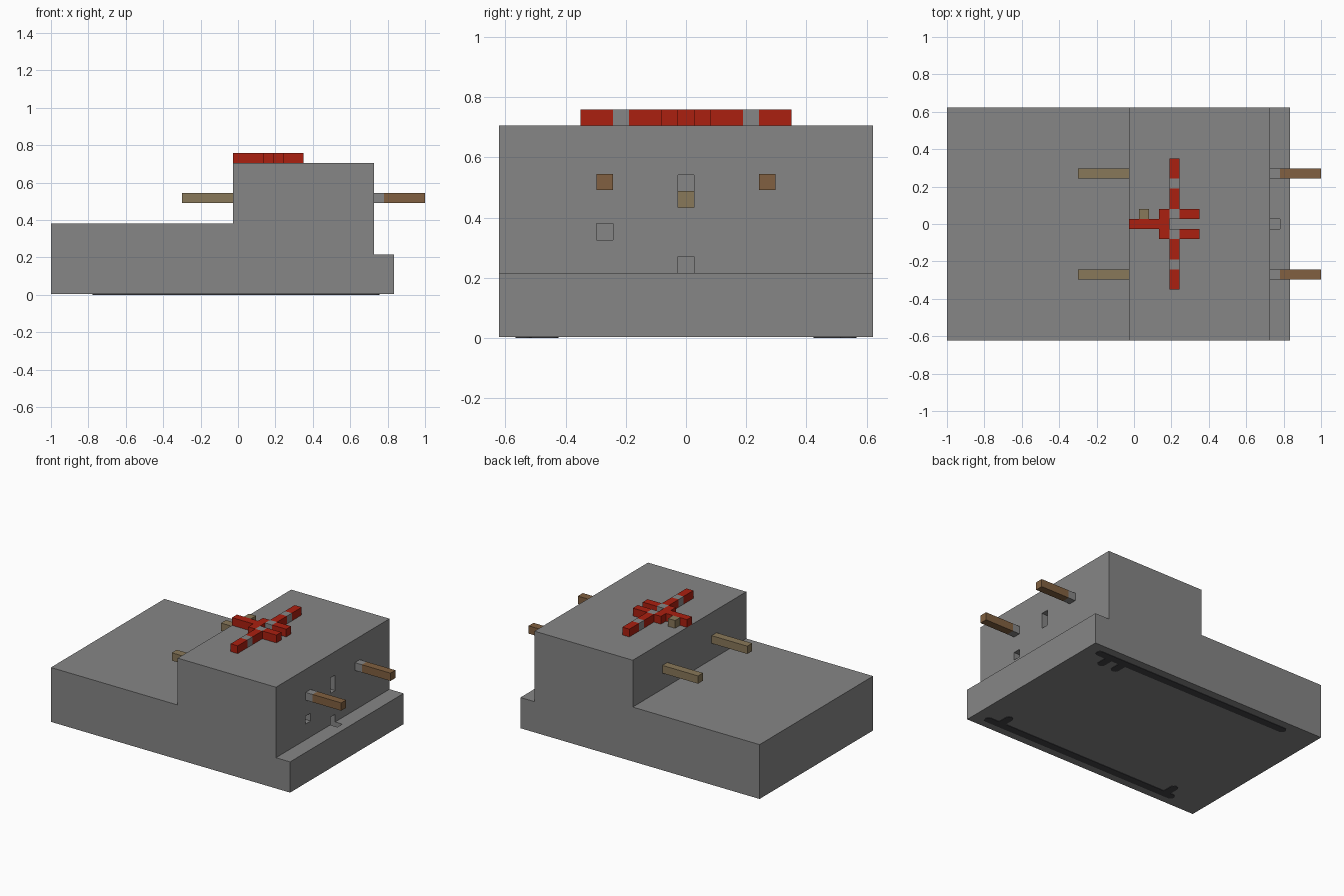
import bpy, bmesh, math
from mathutils import Matrix, Vector

old = bpy.data.objects.get("Cube")
if old:
    bpy.data.objects.remove(old, do_unlink=True)


def material(name, rgb):
    m = bpy.data.materials.new(name)
    m.use_nodes = True
    m.diffuse_color = (*rgb, 1)
    m.node_tree.nodes["Principled BSDF"].inputs["Base Color"].default_value = (*rgb, 1)
    return m


GREY = material("grey", (0.24, 0.24, 0.24))
RED = material("red", (0.41, 0.014, 0.005))
TAN = material("tan", (0.25, 0.188, 0.1))
BROWN = material("brown", (0.22, 0.118, 0.052))
DARK = material("dark_slate", (0.055, 0.055, 0.062))

U = 0.054          # width of every small block
H = U / 2
ROOF, STEP, LEDGE = 0.705, 0.38, 0.216
BACK, WALL, END = -0.027, 0.727, 0.835


def finish(bm, name, mat):
    bmesh.ops.recalc_face_normals(bm, faces=bm.faces)
    mesh = bpy.data.meshes.new(name)
    bm.to_mesh(mesh)
    bm.free()
    mesh.materials.append(mat)
    ob = bpy.data.objects.new(name, mesh)
    bpy.context.scene.collection.objects.link(ob)
    return ob


def boxes(name, mat, spans):
    """Joins boxes, each given as x, y and z ranges."""
    bm = bmesh.new()
    for span in spans:
        mid = Vector([(a + b) / 2 for a, b in span])
        size = [b - a for a, b in span]
        bmesh.ops.create_cube(bm, size=1, matrix=Matrix.Translation(mid) @ Matrix.Diagonal((*size, 1)))
    return finish(bm, name, mat)


def prism(bm, points, offset):
    face = bm.faces.new([bm.verts.new(p) for p in points])
    ext = bmesh.ops.extrude_face_region(bm, geom=[face])
    bmesh.ops.translate(bm, vec=offset, verts=[v for v in ext["geom"] if isinstance(v, bmesh.types.BMVert)])


# Stepped body extruded along y
profile = [(-1, 0.003), (END, 0.003), (END, LEDGE), (WALL, LEDGE),
           (WALL, ROOF), (BACK, ROOF), (BACK, STEP), (-1, STEP)]
bm = bmesh.new()
prism(bm, [(x, -0.622, z) for x, z in profile], (0, 1.244, 0))
body = finish(bm, "stepped_body", GREY)

# Sockets in the end wall and the notch in the ledge
deep = (WALL - 3 * U, WALL + U)
cutter = boxes("socket_cutter", GREY, [
    (deep, (-H, H), (0.434, 0.434 + 2 * U)),
    (deep, (-0.27 - H, -0.27 + H), (0.326, 0.326 + U)),
    (deep, (-H, H), (LEDGE - U, LEDGE + U)),
])
cutter.hide_render = True
mod = body.modifiers.new("sockets", "BOOLEAN")
mod.operation, mod.object, mod.solver = "DIFFERENCE", cutter, "EXACT"
bpy.context.view_layer.objects.active = body
bpy.ops.object.modifier_apply(modifier=mod.name)
bpy.data.objects.remove(cutter, do_unlink=True)

boxes("socket_block", TAN, [((WALL - 3 * U, WALL - 2 * U), (-H, H), (0.434, 0.434 + U))])

# Pegs passing through the upper block
for side, y in (("right", -0.27), ("left", 0.27)):
    yz = ((y - H, y + H), (0.491, 0.491 + U))
    boxes(side + "_peg_tail", TAN, [((-0.3, BACK), *yz)])
    boxes(side + "_peg_collar", GREY, [((WALL, WALL + U), *yz)])
    boxes(side + "_peg_tip", BROWN, [((WALL + U, 1), *yz)])

# Red cross on the roof, with grey spacers
top = (ROOF, ROOF + U)
bar = (0.189, 0.189 + U)
red, spacers = [((BACK, bar[0]), (-H, H), top)], []
for s in (-1, 1):
    def ys(a, b):
        return tuple(sorted((s * a, s * b)))
    red += [(bar, ys(3 * H, 7 * H), top), (bar, ys(9 * H, 13 * H), top),
            ((bar[0] - U, bar[0]), ys(H, 3 * H), top),
            ((bar[1], bar[1] + 2 * U), ys(H, 3 * H), top)]
    spacers += [(bar, ys(H, 3 * H), top), (bar, ys(7 * H, 9 * H), top)]
boxes("roof_cross", RED, red)
boxes("roof_cross_spacers", GREY, spacers)
boxes("roof_block", TAN, [((BACK + U, BACK + 2 * U), (H, 3 * H), top)])


# Rounded dark tracks on the underside
def track(name, strokes):
    bm = bmesh.new()
    for a, b in strokes:
        a, b = Vector(a), Vector(b)
        heading = math.atan2(b.y - a.y, b.x - a.x)
        outline = []
        for centre, start in ((b, heading - math.pi / 2), (a, heading + math.pi / 2)):
            for i in range(9):
                t = start + math.pi * i / 8
                outline.append((centre.x + H * math.cos(t), centre.y + H * math.sin(t), 0))
        prism(bm, outline, (0, 0, 0.005))
    return finish(bm, name, DARK)


track("left_track", [((0.73, 0.54), (-0.75, 0.54)), ((0.64, 0.54), (0.64, 0.45)),
                     ((0.53, 0.54), (0.53, 0.45))])
track("right_track", [((0.73, -0.54), (-0.75, -0.54)), ((0.64, -0.54), (0.64, -0.45)),
                      ((-0.7, -0.54), (-0.7, -0.45))])
